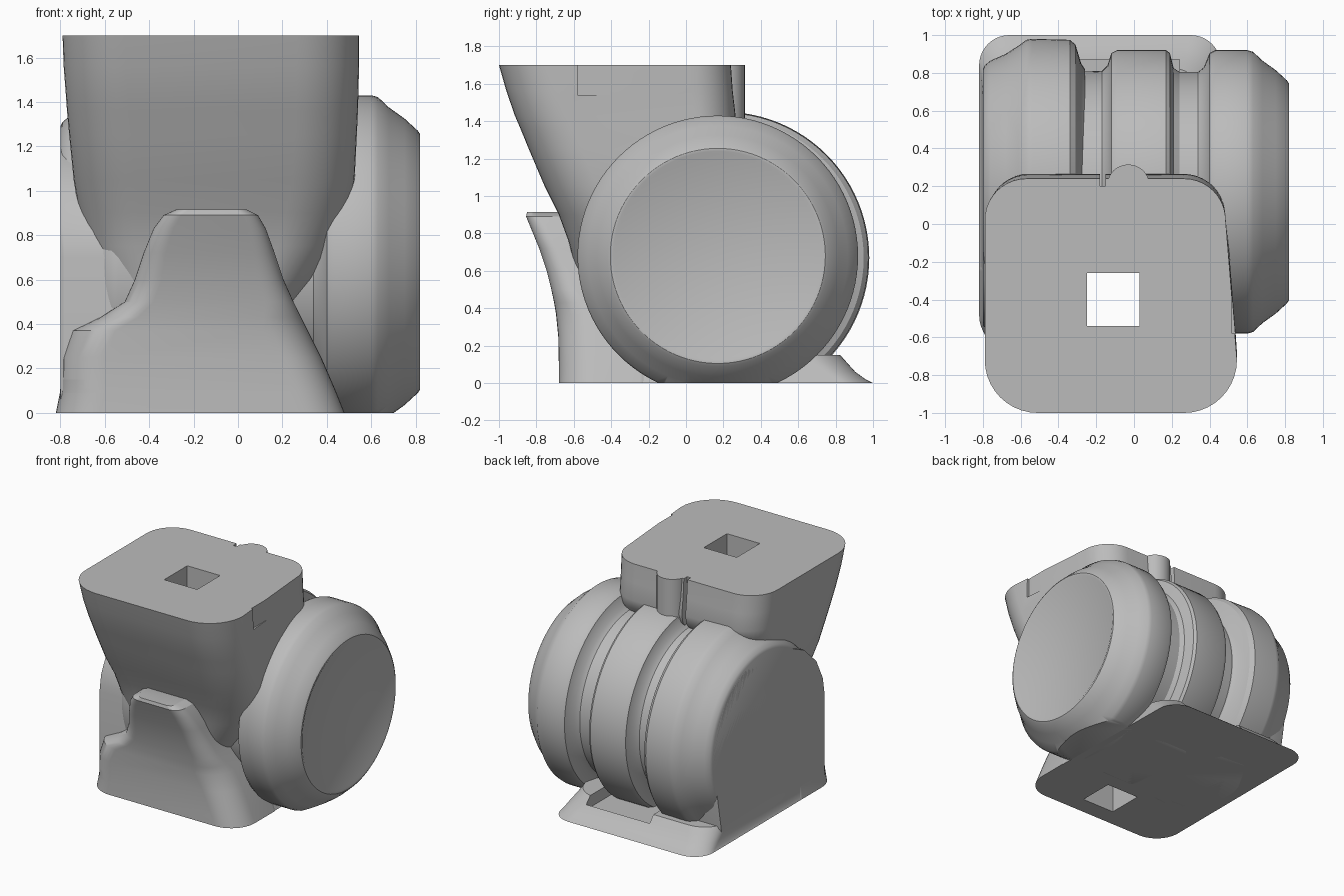
import bpy, bmesh
from math import sin, cos, pi, radians

if "Cube" in bpy.data.objects:
    bpy.data.objects.remove(bpy.data.objects["Cube"])

grey = bpy.data.materials.new("plain grey")
grey.use_nodes = True
grey.diffuse_color = (0.5, 0.5, 0.5, 1)
grey.node_tree.nodes["Principled BSDF"].inputs["Base Color"].default_value = (0.5, 0.5, 0.5, 1)


def loft(name, rings):
    """Skin a stack of equal-length rings and cap both ends."""
    bm = bmesh.new()
    rows = [[bm.verts.new(p) for p in ring] for ring in rings]
    n = len(rows[0])
    for a, b in zip(rows, rows[1:]):
        for i in range(n):
            j = (i + 1) % n
            bm.faces.new((a[i], a[j], b[j], b[i]))
    bm.faces.new(rows[0][::-1])
    bm.faces.new(rows[-1])
    bmesh.ops.recalc_face_normals(bm, faces=bm.faces)
    mesh = bpy.data.meshes.new(name)
    bm.to_mesh(mesh)
    bm.free()
    obj = bpy.data.objects.new(name, mesh)
    bpy.context.collection.objects.link(obj)
    mesh.materials.append(grey)
    return obj


def rounded(z, x0, x1, y0, y1, front=0.25, back=0.2, taper=0.0, steps=10):
    """Horizontal rounded rectangle; taper pulls the back of the +x side in."""
    pts = []
    corners = [(x1, y1, -1, -1, back, 0), (x0, y1, 1, -1, back, 1),
               (x0, y0, 1, 1, front, 2), (x1, y0, -1, 1, front, 3)]
    for cx, cy, sx, sy, r, q in corners:
        if q == 0:
            cx -= taper
        for k in range(steps + 1):
            a = (q + k / steps) * pi / 2
            pts.append((cx + sx * r + r * cos(a), cy + sy * r + r * sin(a), z))
    return pts


def revolve(name, profile, cy, cz, n=96):
    """Turn an (x, radius) profile about a horizontal axis."""
    return loft(name, [[(x, cy + r * cos(2 * pi * i / n), cz + r * sin(2 * pi * i / n))
                        for i in range(n)] for x, r in profile])


def box(name, x0, x1, y0, y1, z0, z1):
    return loft(name, [[(x0, y0, z), (x1, y0, z), (x1, y1, z), (x0, y1, z)] for z in (z0, z1)])


def finish(obj, cutters):
    """Cut the part, then smooth it while keeping crisp edges."""
    bpy.ops.object.select_all(action='DESELECT')
    bpy.context.view_layer.objects.active = obj
    obj.select_set(True)
    for c in cutters:
        mod = obj.modifiers.new("cut", 'BOOLEAN')
        mod.operation, mod.solver, mod.object = 'DIFFERENCE', 'EXACT', c
        bpy.ops.object.modifier_apply(modifier=mod.name)
    bpy.ops.object.shade_smooth_by_angle(angle=radians(32))


# Cutters: square shaft, ground plane, side recess, pocket behind the drum
shaft = box("shaft_cutter", -0.25, 0.03, -0.54, -0.26, -1, 3)
ground = box("ground_cutter", -2, 2, -2, 2, -1, 0)
recess = box("recess_cutter", 0.52, 0.7, -0.58, -0.33, 1.54, 1.9)
pocket = box("pocket_cutter", -0.3, 0.24, 0.3, 0.87, 0.06, 0.5)
seam = box("seam_cutter", -0.18, -0.15, 0.2, 0.4, 1, 2)

# Grooved drum with a bevelled, rimmed end
drum = revolve("drum", [
    (-0.36, 0.635), (-0.17, 0.64), (-0.14, 0.67), (-0.12, 0.735), (-0.09, 0.75),
    (0.17, 0.75), (0.19, 0.735), (0.21, 0.655), (0.24, 0.635), (0.34, 0.635),
    (0.37, 0.66), (0.4, 0.735), (0.43, 0.75), (0.6, 0.75), (0.63, 0.742),
    (0.68, 0.695), (0.75, 0.645), (0.81, 0.59), (0.82, 0.575), (0.82, 0.56),
    (0.812, 0.545)], 0.17, 0.68)

# Larger ring at the other end
end_ring = revolve("end_ring", [
    (-0.8, 0.62), (-0.79, 0.64), (-0.76, 0.665), (-0.68, 0.7), (-0.61, 0.745),
    (-0.57, 0.775), (-0.54, 0.78), (-0.34, 0.775), (-0.31, 0.75), (-0.28, 0.65),
    (-0.26, 0.62)], 0.2, 0.67)

# Flat arched cheek closing that end down to the ground
arch = [(0.2 + 0.62 * cos(a), 0.67 + 0.62 * sin(a))
        for a in [pi * k / 24 for k in range(17)]]
arch += [(-0.3, 1.12), (-0.45, 0.98), (-0.53, 0.82), (-0.55, 0.7), (-0.55, 0), (0.7, 0)]
cheek = loft("end_cheek", [[(x, 0.15 + (y - 0.15) * s, z) for y, z in arch]
                           for x, s in ((-0.8, 0.985), (-0.785, 1), (-0.5, 1))])

# Tapered upper block
block = loft("upper_block", [
    rounded(0.45, -0.53, 0.21, -0.56, -0.05, 0.2, 0.1),
    rounded(0.52, -0.58, 0.28, -0.57, -0.05, 0.22, 0.1),
    rounded(0.6, -0.63, 0.35, -0.59, -0.05, 0.24, 0.1),
    rounded(0.75, -0.685, 0.44, -0.625, -0.05, 0.26, 0.1),
    rounded(0.9, -0.715, 0.495, -0.68, 0, 0.28, 0.1),
    rounded(1.05, -0.74, 0.525, -0.755, 0.05, 0.28, 0.15),
    rounded(1.25, -0.76, 0.535, -0.84, 0.15, 0.28, 0.2, 0.04),
    rounded(1.36, -0.77, 0.54, -0.885, 0.25, 0.28, 0.22, 0.05),
    rounded(1.43, -0.775, 0.542, -0.915, 0.265, 0.28, 0.22, 0.06),
    rounded(1.56, -0.785, 0.545, -0.96, 0.25, 0.28, 0.22, 0.06),
    rounded(1.7, -0.79, 0.545, -1, 0.24, 0.28, 0.22, 0.06)])

# Half-round rib on the back of the block
rib = loft("back_rib", [[(-0.03 + 0.11 * cos(pi * k / 16), 0.21 + 0.105 * sin(pi * k / 16), z)
                         for k in range(32)] for z in (1.35, 1.7)])

# Foot plate with a lip sweeping up behind the drum
foot = loft("foot", [
    rounded(0, -0.82, 0.48, -0.68, 1, 0.2, 0.16, 0.02),
    rounded(0.02, -0.81, 0.47, -0.68, 0.96, 0.2, 0.16, 0.02),
    rounded(0.06, -0.805, 0.455, -0.68, 0.905, 0.2, 0.16, 0.02),
    rounded(0.11, -0.8, 0.43, -0.68, 0.86, 0.2, 0.18, 0.02),
    rounded(0.15, -0.8, 0.415, -0.68, 0.825, 0.2, 0.2, 0.02)])

# Front tongue rising from the foot and leaning over the block
tongue = loft("front_tongue", [
    rounded(0, -0.82, 0.48, -0.68, -0.2, 0.2, 0.05),
    rounded(0.1, -0.8, 0.44, -0.68, -0.2, 0.2, 0.05),
    rounded(0.25, -0.795, 0.375, -0.683, -0.2, 0.2, 0.05),
    rounded(0.37, -0.75, 0.315, -0.695, -0.2, 0.2, 0.05),
    rounded(0.43, -0.62, 0.285, -0.705, -0.22, 0.17, 0.05),
    rounded(0.5, -0.51, 0.25, -0.72, -0.3, 0.13, 0.05),
    rounded(0.6, -0.465, 0.205, -0.745, -0.4, 0.12, 0.05),
    rounded(0.72, -0.425, 0.165, -0.785, -0.5, 0.1, 0.05),
    rounded(0.83, -0.38, 0.125, -0.83, -0.55, 0.09, 0.05),
    rounded(0.89, -0.335, 0.09, -0.855, -0.6, 0.08, 0.04),
    rounded(0.915, -0.28, 0.04, -0.85, -0.65, 0.06, 0.03)])

for part, cuts in ((drum, (shaft, ground)), (end_ring, (shaft, ground)), (cheek, ()),
                   (block, (shaft, recess, seam)), (rib, ()),
                   (foot, (shaft, pocket)), (tongue, (shaft,))):
    finish(part, cuts)

for helper in (shaft, ground, recess, pocket, seam):
    bpy.data.objects.remove(helper)
